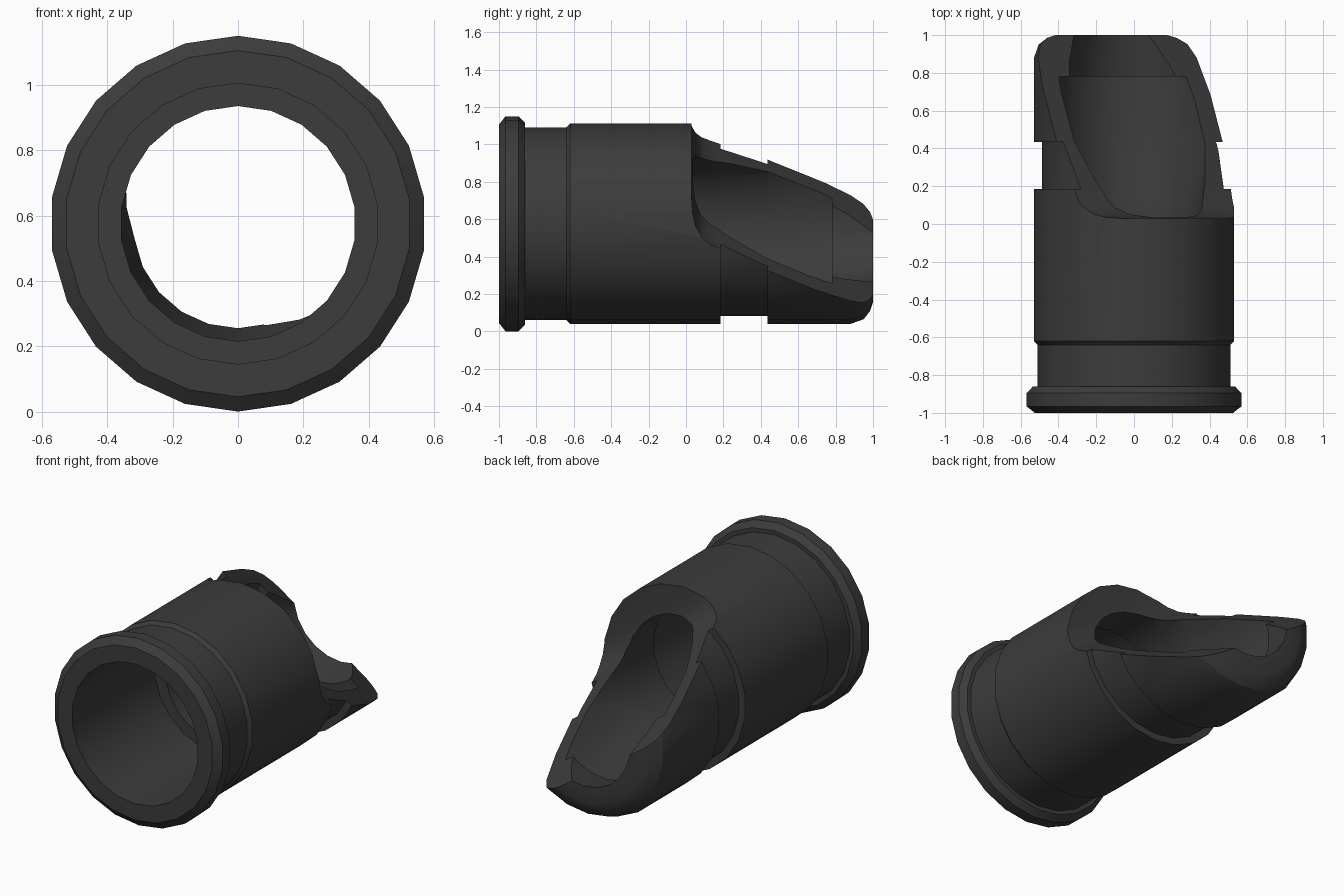
import bpy
import bmesh
import math
from mathutils import Vector

cube = bpy.data.objects.get("Cube")
if cube:
    bpy.data.objects.remove(cube, do_unlink=True)

AXIS_Z = 0.575
SIDES = 22

metal = bpy.data.materials.new("dark_grey_metal")
metal.use_nodes = True
colour = (0.045, 0.045, 0.045, 1)
metal.diffuse_color = colour
metal.node_tree.nodes["Principled BSDF"].inputs["Base Color"].default_value = colour


def loft(name, rings, closed):
    """Bridge matching rings of points; join last to first or cap the ends."""
    bm = bmesh.new()
    rows = [[bm.verts.new(p) for p in ring] for ring in rings]
    n = len(rows[0])
    pairs = list(zip(rows, rows[1:]))
    if closed:
        pairs.append((rows[-1], rows[0]))
    else:
        bm.faces.new(rows[0])
        bm.faces.new(rows[-1])
    for a, b in pairs:
        for i in range(n):
            j = (i + 1) % n
            bm.faces.new((a[i], a[j], b[j], b[i]))
    bmesh.ops.recalc_face_normals(bm, faces=bm.faces)
    mesh = bpy.data.meshes.new(name)
    bm.to_mesh(mesh)
    bm.free()
    mesh.materials.append(metal)
    obj = bpy.data.objects.new(name, mesh)
    bpy.context.collection.objects.link(obj)
    return obj


def ring(y, r):
    steps = [math.tau * i / SIDES for i in range(SIDES)]
    return [(r * math.sin(a), y, AXIS_Z - r * math.cos(a)) for a in steps]


# Tube: outside with flange, neck, groove and rounded tip (y, radius)
outside = [(-1, 0.53), (-0.965, 0.575), (-0.895, 0.575), (-0.86, 0.54),
           (-0.86, 0.515), (-0.64, 0.515), (-0.62, 0.535),
           (0.185, 0.535), (0.185, 0.492), (0.435, 0.492), (0.435, 0.535),
           (0.88, 0.535), (0.95, 0.51), (0.985, 0.465), (1, 0.42)]
# Inside from the tip back to the front socket
inside = [(1, 0.32), (0.78, 0.36), (0.78, 0.425), (0.44, 0.42),
          (0.16, 0.37), (0.03, 0.36), (-0.2, 0.36), (-0.2, 0.43), (-1, 0.43)]
tube = loft("slant_cut_tube", [ring(y, r) for y, r in outside + inside], True)

# Slanted cut facing up, back and to the left (y, height along the cut normal)
normal = Vector((0.56, 0, 0.83)).normalized()
across = Vector((normal.z, 0, -normal.x))
centre = Vector((0, 0, AXIS_Z))
cut = [(0.03, 0.9), (0.03, 0.4), (0.036, 0.34), (0.052, 0.285), (0.085, 0.235),
       (0.125, 0.205), (0.18, 0.178), (1.1, -0.262), (1.1, 0.9)]
cutter = loft("slant_cutter",
              [[centre + normal * d + across * s + Vector((0, y, 0)) for y, d in cut]
               for s in (-1, 1)], False)
cutter.hide_render = True

boolean = tube.modifiers.new("slant_cut", 'BOOLEAN')
boolean.operation = 'DIFFERENCE'
boolean.solver = 'EXACT'
boolean.object = cutter
bpy.ops.object.select_all(action='DESELECT')
tube.select_set(True)
bpy.context.view_layer.objects.active = tube
bpy.ops.object.modifier_apply(modifier=boolean.name)
bpy.data.objects.remove(cutter, do_unlink=True)
bpy.ops.object.shade_smooth_by_angle(angle=math.radians(28))
